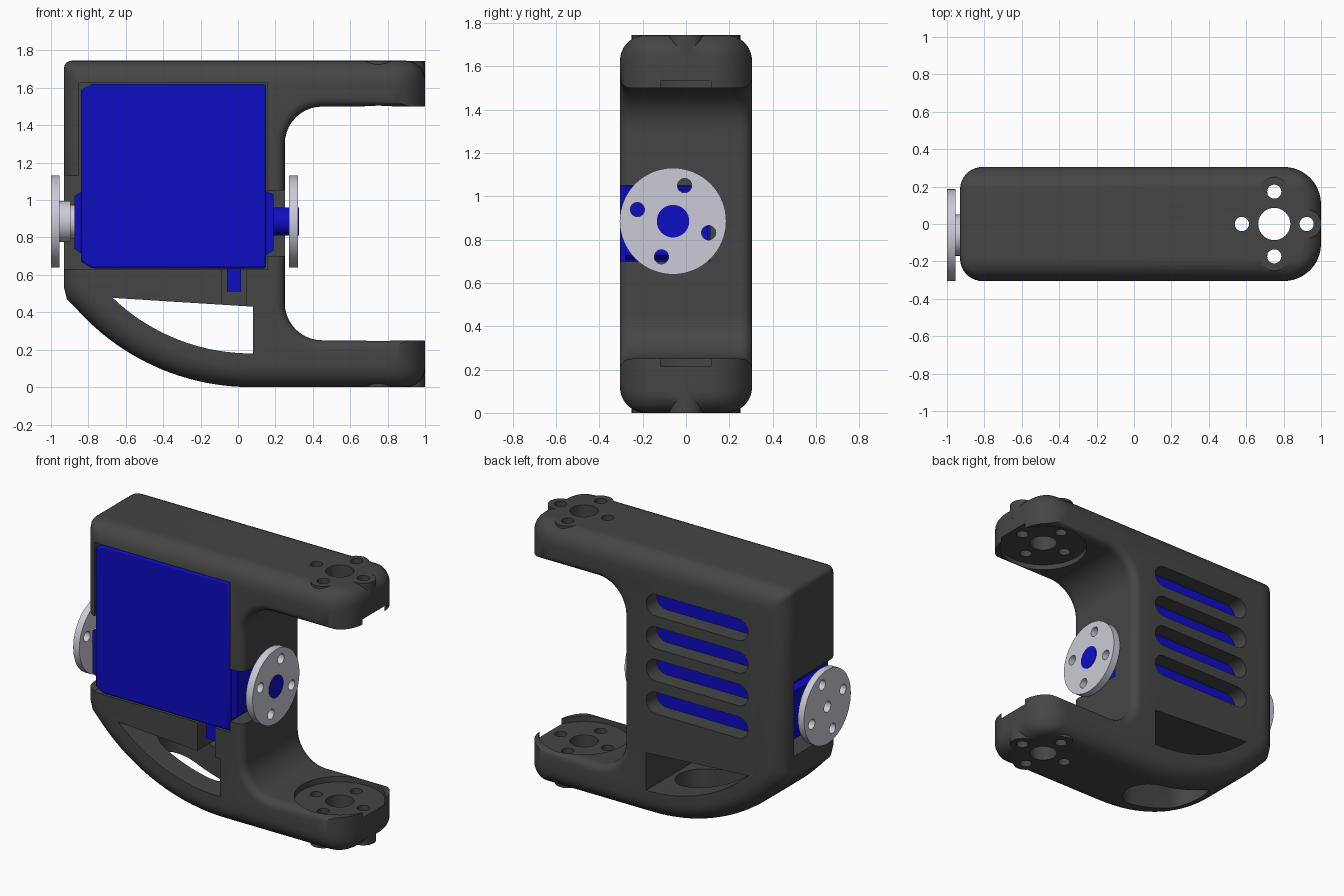
import bpy, bmesh
from math import sin, cos, pi, sqrt, asin, radians

if "Cube" in bpy.data.objects:
    bpy.data.objects.remove(bpy.data.objects["Cube"])

H = 0.305          # half depth of the bracket
AX_Y, AX_Z = -0.06, 0.885   # motor axis


def loft(name, rings):
    """Skin closed rings of equal point count and cap both ends."""
    bm = bmesh.new()
    vs = [[bm.verts.new(p) for p in r] for r in rings]
    n = len(rings[0])
    for a, b in zip(vs, vs[1:]):
        for i in range(n):
            bm.faces.new((a[i], a[(i + 1) % n], b[(i + 1) % n], b[i]))
    bm.faces.new(vs[0])
    bm.faces.new(vs[-1])
    bmesh.ops.recalc_face_normals(bm, faces=bm.faces)
    me = bpy.data.meshes.new(name)
    bm.to_mesh(me)
    bm.free()
    ob = bpy.data.objects.new(name, me)
    bpy.context.collection.objects.link(ob)
    return ob


def prism(name, pts, axis, lo, hi):
    place = {'x': lambda a, b, t: (t, a, b),
             'y': lambda a, b, t: (a, t, b),
             'z': lambda a, b, t: (a, b, t)}[axis]
    return loft(name, [[place(a, b, t) for a, b in pts] for t in (lo, hi)])


def rect(x0, x1, z0, z1):
    return [(x0, z0), (x1, z0), (x1, z1), (x0, z1)]


def arc(cx, cy, r, a0, a1, n):
    return [(cx + r * cos(radians(a0 + (a1 - a0) * i / n)),
             cy + r * sin(radians(a0 + (a1 - a0) * i / n))) for i in range(n + 1)]


def circle(cx, cy, r, n=40):
    return arc(cx, cy, r, 0, 360, n)[:-1]


def stadium(x0, x1, z, r):
    return arc(x1 - r, z, r, -90, 90, 10) + arc(x0 + r, z, r, 90, 270, 10)


def boolean(ob, other, op='DIFFERENCE'):
    m = ob.modifiers.new(op, 'BOOLEAN')
    m.object, m.operation, m.solver = other, op, 'EXACT'
    bpy.ops.object.select_all(action='DESELECT')
    bpy.context.view_layer.objects.active = ob
    ob.select_set(True)
    bpy.ops.object.modifier_apply(modifier=m.name)
    bpy.data.objects.remove(other, do_unlink=True)


def finish(ob, mat):
    ob.data.materials.clear()
    ob.data.materials.append(mat)
    bpy.ops.object.select_all(action='DESELECT')
    bpy.context.view_layer.objects.active = ob
    ob.select_set(True)
    bpy.ops.object.shade_smooth_by_angle(angle=radians(30))


def material(name, col):
    m = bpy.data.materials.new(name)
    m.diffuse_color = (*col, 1)
    m.use_nodes = True
    m.node_tree.nodes["Principled BSDF"].inputs["Base Color"].default_value = m.diffuse_color
    return m


dark = material("dark_plastic", (0.06, 0.06, 0.06))
blue = material("blue_casing", (0.004, 0.004, 0.55))
metal = material("pale_metal", (0.6, 0.6, 0.68))

# Bracket: side profile lofted through the depth, inset near both faces to round the rims
CX, CZ, R = 0.07, 1.25, 1.25


def inset(y, r):
    t = abs(y) - H + r
    return 0 if t <= 0 else r - sqrt(max(0, r * r - t * t))


def section(y):
    d, t, e = inset(y, 0.12), inset(y, 0.05), inset(y, 0.2)
    L, E, T, k = -0.93 + d, 1 - e, 1.745 - d, 0.1 - 0.58 * d
    pts = arc(L + 0.04, T - 0.04, 0.04, 90, 180, 4)
    pts += [(L, 0.53 + 0.5 * d), (-0.915 + 0.97 * d, 0.47 + 0.6 * d)]
    start = 270 - asin(0.94 / R) * 180 / pi
    pts += arc(CX, CZ, R - d, start, 270, 22)
    pts += arc(E - k, d + k, k, -90, 0, 6)
    pts += [(E, 0.25 - t)]
    pts += arc(0.45, 0.45, 0.2 + t, 270, 180, 10)
    pts += arc(0.45, 1.3, 0.2 + t, 180, 90, 10)
    pts += [(E, 1.5 + t)]
    pts += arc(E - k, T - k, k, 0, 90, 6)
    return [(x, y, z) for x, z in pts]


half = [0.105, 0.135, 0.16] + [H - 0.12 + 0.12 * sin(i * pi / 18) for i in range(10)]
ys = [-y for y in reversed(half)] + half
bracket = loft("bracket", [section(y) for y in ys])

# Screw bosses and holes in the two arms
spots = [(0.75 + 0.173 * cos(i * pi / 2), 0.173 * sin(i * pi / 2)) for i in range(4)]
for x, y in spots:
    for z0, z1 in ((0.0005, 0.12), (1.625, 1.7445)):
        boolean(bracket, prism("boss", circle(x, y, 0.078, 28), 'z', z0, z1), 'UNION')
boolean(bracket, prism("cut", circle(0.75, 0, 0.275, 64), 'z', 0.213, 1.535))
for x, y in spots:
    boolean(bracket, prism("cut", circle(x, y, 0.038, 20), 'z', -0.1, 1.9))
boolean(bracket, prism("cut", circle(0.75, 0, 0.086), 'z', -0.1, 1.9))

# Motor pocket, shaft openings and cable notch, all open to the front
for x0, x1, z0, z1, y1 in ((-0.85, 0.155, 0.63, 1.625, 0.193),
                           (-1.0, -0.8, 0.632, 1.13, 0.19),
                           (0.1, 0.35, 0.7, 1.05, 0.11)):
    boolean(bracket, prism("cut", rect(x0, x1, z0, z1), 'y', -0.5, y1))

# Curved window through the lower body, and the opening in its floor
a0 = 270 - asin(0.74 / 1.07) * 180 / pi
window = arc(CX, CZ, 1.07, a0, 270.5, 18) + [(0.08, 0.43)]
boolean(bracket, prism("cut", window, 'y', -0.5, 0.5))
boolean(bracket, prism("cut", rect(-0.085, 0.045, 0.4, 0.7), 'y', -0.5, -0.05))
boolean(bracket, prism("cut", stadium(-0.57, 0.05, 0, 0.15), 'z', -0.1, 0.41))

# Cooling slots in the back wall
for i in range(4):
    boolean(bracket, prism("cut", stadium(-0.67, 0.08, 0.78 + 0.217 * i, 0.072), 'y', 0.15, 0.5))
finish(bracket, dark)

# Motor casing with end blocks, output shaft and cable
casing = prism("motor_casing", [(-0.84, 0.67), (-0.78, 0.635), (0.15, 0.635),
                                (0.15, 1.62), (-0.78, 1.62), (-0.84, 1.59)], 'y', -H, 0.19)
bev = casing.modifiers.new("edge", 'BEVEL')
bev.width, bev.segments = 0.012, 2
right_block = prism("motor_right_block", [(0.14, 0.7), (0.19, 0.73), (0.19, 1.03), (0.14, 1.05)],
                    'y', -0.28, 0.1)
left_block = prism("motor_left_block", [(-0.83, 0.71), (-0.875, 0.74), (-0.875, 1.02), (-0.83, 1.05)],
                   'y', -0.28, 0.16)
shaft = prism("output_shaft", circle(AX_Y, AX_Z, 0.075), 'x', 0.18, 0.325)
cable = prism("cable_plug", rect(-0.06, 0.015, 0.51, 0.64), 'y', -0.25, -0.08)
for ob in (casing, right_block, left_block, shaft, cable):
    finish(ob, blue)


# Round horns on both ends of the motor axis
def horn(name, x0, x1, bore):
    ob = prism(name, circle(AX_Y, AX_Z, 0.246, 64), 'x', x0, x1)
    holes = [(0.173, 72 + 90 * i, 0.033) for i in range(4)] + [(0, 0, bore)]
    for r, a, size in holes:
        a = radians(a)
        boolean(ob, prism("cut", circle(AX_Y + r * cos(a), AX_Z + r * sin(a), size, 28),
                          'x', x0 - 0.1, x1 + 0.1))
    finish(ob, metal)


horn("right_horn", 0.272, 0.322, 0.074)
horn("left_horn", -1.0, -0.955, 0.036)
finish(prism("left_hub", circle(AX_Y, AX_Z, 0.11), 'x', -0.956, -0.895), metal)
finish(prism("left_hub_collar", circle(AX_Y, AX_Z, 0.09), 'x', -0.9, -0.86), metal)
